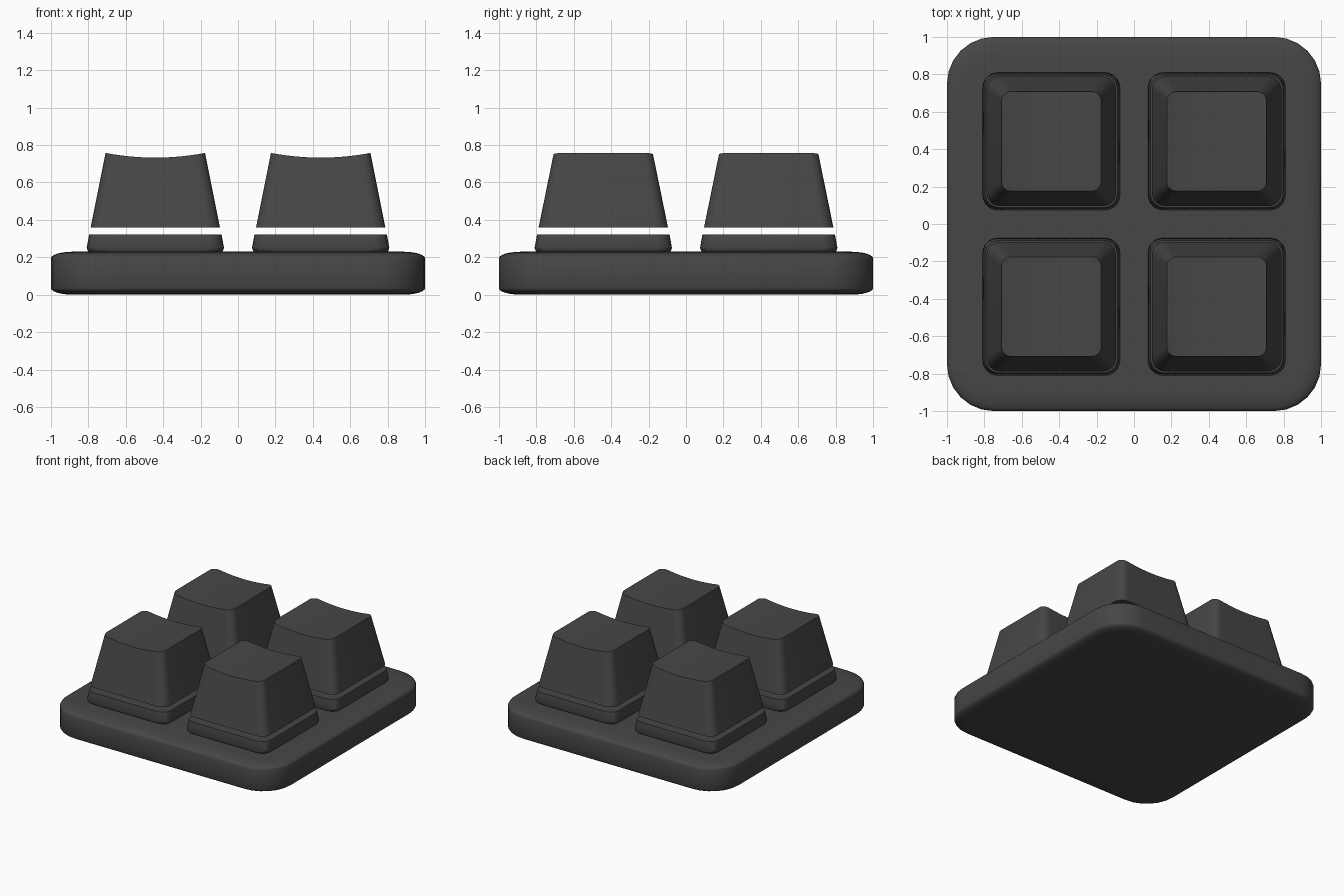
import bpy, bmesh, math

if "Cube" in bpy.data.objects:
    bpy.data.objects.remove(bpy.data.objects["Cube"])

grey = bpy.data.materials.new("charcoal_grey")
grey.diffuse_color = (0.062, 0.062, 0.062, 1)
grey.use_nodes = True
grey.node_tree.nodes["Principled BSDF"].inputs["Base Color"].default_value = grey.diffuse_color


def half_outline(h, r, corner=6, straight=12):
    """Front half of a rounded square, running from x=-h to x=+h."""
    pts = []
    for i in range(corner + 1):
        a = math.pi + i * math.pi / 2 / corner
        pts.append((-(h - r) + r * math.cos(a), -(h - r) + r * math.sin(a)))
    for i in range(1, straight):
        pts.append((-(h - r) + 2 * (h - r) * i / straight, -h))
    return pts + [(-x, y) for x, y in reversed(pts[:corner + 1])]


def loft(name, rings, location=(0, 0), dish=0.0):
    """Stack rounded squares (half size, radius, z); dish hollows the top."""
    bm = bmesh.new()
    loops = []
    for k, (h, r, z) in enumerate(rings):
        half = half_outline(h, r)
        ring = half + [(x, -y) for x, y in reversed(half)]
        d = dish if k == len(rings) - 1 else 0
        loops.append([bm.verts.new((x, y, z - d * (1 - (x / h) ** 2)))
                      for x, y in ring])
    n = len(loops[0])
    for a, b in zip(loops, loops[1:]):
        for i in range(n):
            j = (i + 1) % n
            bm.faces.new((a[i], a[j], b[j], b[i]))
    # close both ends with strips running front to back
    for i in range(n // 2 - 1):
        t, u = loops[-1], loops[0]
        bm.faces.new((t[i], t[i + 1], t[n - 2 - i], t[n - 1 - i]))
        bm.faces.new((u[n - 1 - i], u[n - 2 - i], u[i + 1], u[i]))
    bm.normal_update()
    mesh = bpy.data.meshes.new(name)
    bm.to_mesh(mesh)
    bm.free()
    mesh.materials.append(grey)
    obj = bpy.data.objects.new(name, mesh)
    obj.location = (*location, 0)
    bpy.context.collection.objects.link(obj)
    bpy.ops.object.select_all(action='DESELECT')
    obj.select_set(True)
    bpy.context.view_layer.objects.active = obj
    bpy.ops.object.shade_smooth_by_angle(angle=math.radians(35))
    return obj


# base plate with soft, shallow rounded rims
rim = []
for i in range(7):
    a = i * math.pi / 2 / 6
    inset = 0.12 * (1 - math.sin(a))
    rim.append((1 - inset, 0.25 - inset, 0.035 * (1 - math.cos(a))))
base_rings = rim + [(h, r, 0.23 - z) for h, r, z in reversed(rim)]
loft("base_plate", base_rings)

# four keys: a low collar on the plate and a dished cap floating above it
C = 0.442
for side, x in (("left", -C), ("right", C)):
    for row, y in (("front", -C), ("back", C)):
        loft(f"{row}_{side}_key_collar",
             [(0.345, 0.06, 0.222), (0.36, 0.075, 0.232),
              (0.367, 0.08, 0.25), (0.354, 0.075, 0.322)], (x, y))
        loft(f"{row}_{side}_keycap",
             [(0.346, 0.07, 0.358), (0.266, 0.05, 0.758)], (x, y), dish=0.025)
